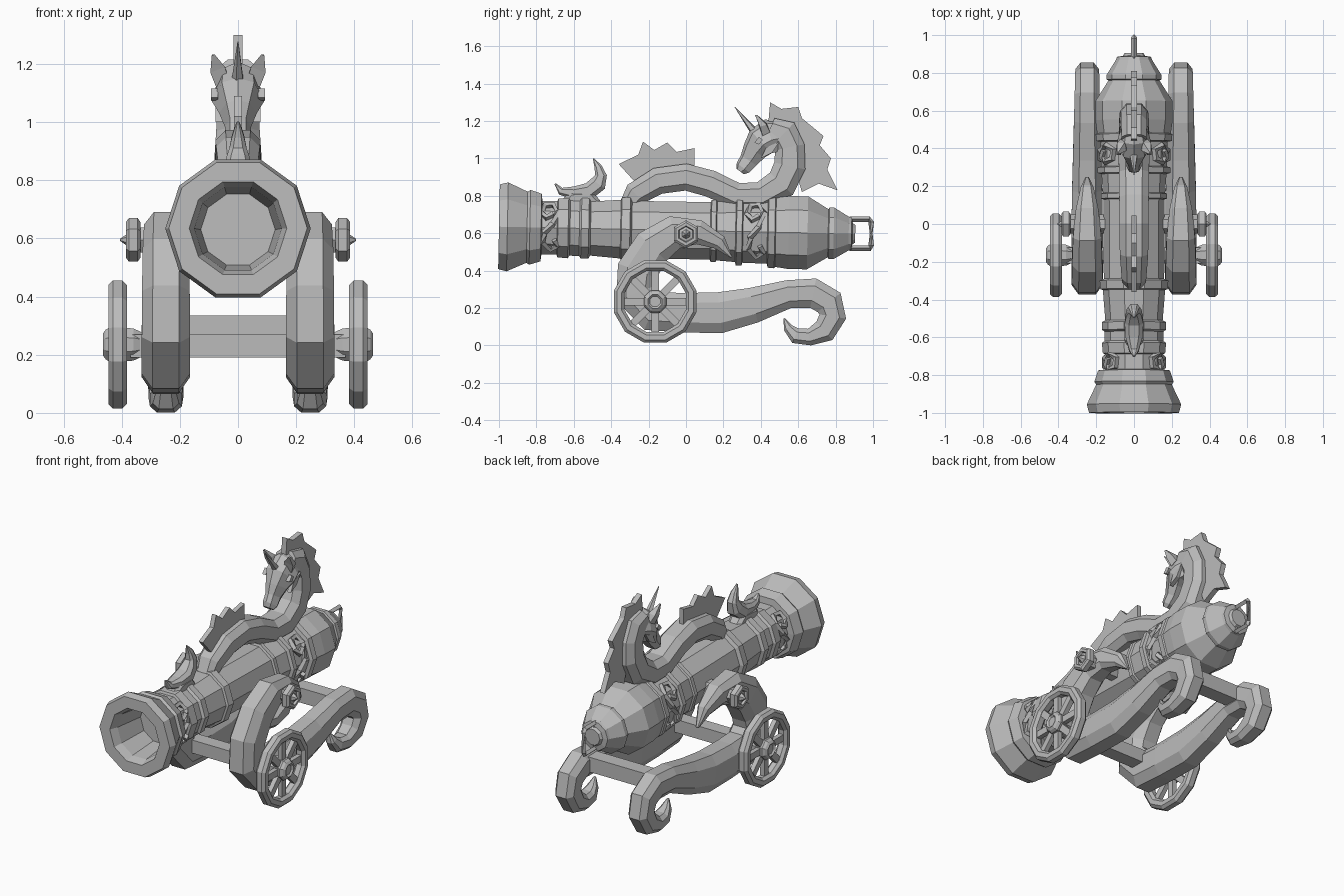
import bpy, bmesh, math
from mathutils import Vector, Matrix

iron = bpy.data.materials.new("weathered_grey")
iron.diffuse_color = (0.5, 0.5, 0.5, 1)


def make(name, verts, faces, mat=Matrix()):
    bm = bmesh.new()
    vs = [bm.verts.new(mat @ Vector(v)) for v in verts]
    for f in faces:
        bm.faces.new([vs[i] for i in f])
    bmesh.ops.recalc_face_normals(bm, faces=bm.faces[:])
    me = bpy.data.meshes.new(name)
    bm.to_mesh(me)
    bm.free()
    me.materials.append(iron)
    ob = bpy.data.objects.new(name, me)
    bpy.context.collection.objects.link(ob)
    return ob


def skin(name, rings, mat=Matrix(), loop=False):
    """Join rings of equal size; cap the ends unless the rings loop round."""
    n, m = len(rings[0]), len(rings)
    verts = [v for r in rings for v in r]
    faces = [(i * n + j, i * n + (j + 1) % n, (i + 1) % m * n + (j + 1) % n, (i + 1) % m * n + j)
             for i in range(m if loop else m - 1) for j in range(n)]
    if not loop:
        faces += [tuple(range(n)), tuple(range((m - 1) * n, m * n))]
    return make(name, verts, faces, mat)


def lathe(name, prof, n, mat=Matrix(), loop=False, turn=0.0):
    """Revolve (y, radius) pairs about the y axis."""
    ang = [2 * math.pi * (k + turn) / n for k in range(n)]
    return skin(name, [[(r * math.cos(a), y, r * math.sin(a)) for a in ang] for y, r in prof], mat, loop)


def sweep(name, path, x=0.0, sides=8):
    """Sweep a chamfered section along (y, z, half height, half width) stations."""
    if sides == 8:
        sec = [(1, -.5), (1, .5), (.55, 1), (-.55, 1), (-1, .5), (-1, -.5), (-.55, -1), (.55, -1)]
    else:
        sec = [(1, -.25), (.6, .75), (0, 1), (-.6, .75), (-1, -.25), (-.6, -1), (.6, -1)]
    rings = []
    for i, (y, z, h, w) in enumerate(path):
        a, b = path[max(i - 1, 0)], path[min(i + 1, len(path) - 1)]
        t = Vector((b[0] - a[0], b[1] - a[1])).normalized()
        rings.append([(x + u * w, y - t.y * v * h, z + t.x * v * h) for u, v in sec])
    return skin(name, rings)


def fin(name, outline, half, x=0.0):
    return skin(name, [[(x + s * half, y, z) for y, z in outline] for s in (-1, 1)])


def box(name, lo, hi, mat=Matrix()):
    (a, b, c), (d, e, f) = lo, hi
    return skin(name, [[(x, b, c), (x, e, c), (x, e, f), (x, b, f)] for x in (a, d)], mat)


def tube(name, pts, rad, cyclic=False):
    """Thin four sided rod through 3D points."""
    rings = []
    m = len(pts)
    for i in range(m):
        p = Vector(pts[i])
        t = Vector(pts[(i + 1) % m if cyclic else min(i + 1, m - 1)]) - Vector(pts[i - 1 if cyclic else max(i - 1, 0)])
        q = t.to_track_quat('Z', 'X')
        rings.append([p + q @ Vector((rad * math.cos(k * math.pi / 2), rad * math.sin(k * math.pi / 2), 0))
                      for k in range(4)])
    return skin(name, rings, loop=cyclic)


# Barrel: bore, flared muzzle, bands, breech and rear cap
AXIS = Matrix.Translation((0, 0, .615)) @ Matrix.Rotation(-.02, 4, 'X')
barrel = [(-.76, .128), (-.95, .15), (-1, .168), (-1, .238), (-.955, .25), (-.85, .2), (-.835, .21), (-.775, .19),
          (-.77, .15), (-.69, .15), (-.685, .165), (-.63, .17), (-.62, .155), (-.57, .155), (-.56, .17), (-.52, .17),
          (-.51, .152), (-.35, .165), (-.345, .178), (-.3, .182), (-.29, .16), (.13, .162), (.135, .175),
          (.16, .175), (.165, .165), (.265, .172), (.27, .192), (.3, .192), (.305, .175), (.435, .178),
          (.44, .2), (.475, .203), (.48, .195), (.55, .205), (.65, .205), (.76, .135), (.765, .145),
          (.79, .145), (.87, .095), (.885, .09), (.89, .06), (.905, .05)]
lathe("barrel", barrel, 10, AXIS)

# Rear handle
tube("breech_handle", [(0, .88, .52), (0, .985, .52), (0, .99, .535), (0, .99, .66), (0, .98, .675),
                       (0, .88, .675), (0, .885, .64), (0, .885, .56)], .015, True)

# Scroll ornaments on the two decorated bands: (offset y, angle in degrees)
scroll = [(.02, 28), (-.02, 20), (-.05, 32), (-.03, 50), (.02, 52), (.05, 35), (.02, 8), (-.03, -10),
          (-.04, -30), (.01, -48), (.05, -38), (.03, -25)]
for s in (-1, 1):
    for y0, r in ((-.73, .155), (.37, .18)):
        pts = []
        for dy, deg in scroll:
            a = math.radians(deg)
            pts.append(AXIS @ Vector((s * r * math.cos(a), y0 + dy * .9, r * math.sin(a))))
        tube("band_scroll", pts, .017)

# Carriage cheeks: pointed horn at the top, scroll tail at the rear
cheek = [(.245, .47, .005, .01), (.18, .55, .04, .035), (.07, .605, .065, .06), (-.06, .605, .09, .075),
         (-.18, .525, .105, .08), (-.26, .40, .11, .082), (-.27, .28, .11, .083), (-.18, .185, .11, .083),
         (-.02, .175, .105, .083), (.18, .175, .11, .08), (.36, .215, .095, .075), (.55, .275, .075, .07),
         (.68, .28, .08, .066), (.765, .23, .08, .064), (.785, .155, .072, .062), (.74, .078, .065, .06),
         (.66, .045, .045, .055), (.585, .052, .042, .045), (.545, .095, .025, .03), (.525, .145, .004, .006)]
SIDE = Matrix.Rotation(math.pi / 2, 4, 'Z')
for s in (-1, 1):
    sweep("carriage_cheek", cheek, s * .248)
    # Pivot bolt
    place = Matrix.Translation((0, 0, .595)) @ Matrix.Rotation(-s * math.pi / 2, 4, 'Z')
    lathe("pivot_pin", [(.1, .05), (.35, .05)], 6, place)
    lathe("pivot_nut", [(.335, .06), (.345, .075), (.375, .075), (.385, .062), (.385, .045), (.372, .04),
                        (.375, .025), (.405, .004)], 6, place, turn=.5)
    # Wheel
    hub = Matrix.Translation((0, -.165, .235)) @ Matrix.Rotation(-s * math.pi / 2, 4, 'Z')
    lathe("wheel_rim", [(.382, .185), (.382, .212), (.398, .228), (.43, .228), (.446, .212), (.446, .185),
                        (.43, .17), (.398, .17)], 12, hub, True, .5)
    lathe("wheel_hub", [(.33, .045), (.36, .06), (.44, .065), (.455, .055), (.465, .04), (.455, .03)], 8, hub, turn=.5)
    for k in range(8):
        box("wheel_spoke", (-.02, .4, .045), (.02, .428, .18), hub @ Matrix.Rotation(k * math.pi / 4, 4, 'Y'))

# Axle and rear cross beam
box("axle", (-.37, -.21, .19), (.37, -.125, .27))
box("rear_cross_beam", (-.22, .58, .245), (.22, .67, .335))

# Serpent body arching over the barrel and rising into the neck
body = [(-.33, .72, .04, .05), (-.27, .81, .065, .065), (-.15, .88, .072, .075), (0, .90, .072, .078),
        (.13, .865, .072, .078), (.27, .80, .07, .08), (.4, .80, .075, .082), (.51, .865, .085, .08),
        (.555, .96, .085, .075), (.555, 1.06, .08, .07), (.52, 1.13, .085, .07), (.45, 1.16, .06, .065)]
sweep("serpent_body", body)

# Head with muzzle, jaw and eyes
head = [(.52, 1.13, .075, .06), (.45, 1.12, .092, .085), (.40, 1.09, .085, .092), (.365, 1.04, .065, .065),
        (.335, .99, .05, .045), (.305, .95, .042, .045), (.29, .93, .025, .035)]
head = [(y, z, -h, w) for y, z, h, w in head]
sweep("horse_head", head, sides=7)
lathe("brow_horn", [(0, .024), (.06, .017), (.185, .002)], 5,
      Matrix.Translation((0, .375, 1.13)) @ Matrix.Rotation(math.radians(-52), 4, 'X') @ Matrix.Rotation(math.pi, 4, 'Z'))
for s in (-1, 1):
    fin("eye", [(.365, 1.085), (.39, 1.115), (.41, 1.10), (.39, 1.075)], .012, s * .08)
    # Ears flare outward
    skin("ear", [[(s * .03, .40, 1.14), (s * .075, .41, 1.12), (s * .07, .45, 1.14), (s * .03, .45, 1.15)],
                 [(s * .045, .385, 1.19), (s * .095, .395, 1.17), (s * .09, .43, 1.18), (s * .05, .43, 1.19)],
                 [(s * .08, .37, 1.232), (s * .09, .37, 1.23), (s * .09, .38, 1.232), (s * .083, .38, 1.233)]])
    fin("cheek_frill", [(.43, 1.06), (.40, 1.0), (.46, 1.03), (.50, 1.09)], .012, s * .065)

# Spiky fins: mane, back crest and tail fluke
fin("mane", [(.44, 1.19), (.45, 1.30), (.51, 1.265), (.60, 1.275), (.62, 1.215), (.735, 1.12), (.715, 1.07),
             (.775, 1.0), (.755, .94), (.81, .83), (.71, .865), (.62, .82), (.58, .95), (.57, 1.08), (.5, 1.16)], .016)
fin("back_crest", [(-.26, .86), (-.36, .97), (-.255, 1.02), (-.23, 1.09), (-.17, 1.045), (-.1, 1.085), (-.05, 1.035),
                   (.045, 1.055), (.045, .93), (-.1, .9)], .014)
fluke = [(-.70, .865, .004, .006), (-.67, .825, .02, .025), (-.60, .815, .035, .045), (-.52, .825, .045, .05),
         (-.47, .865, .045, .04), (-.455, .91, .032, .03), (-.47, .955, .02, .02), (-.495, 1.0, .003, .005)]
sweep("tail_fluke", fluke)
sweep("tail_root", [(-.66, .72, .04, .04), (-.6, .785, .045, .05), (-.52, .79, .045, .05), (-.47, .74, .03, .04)])
